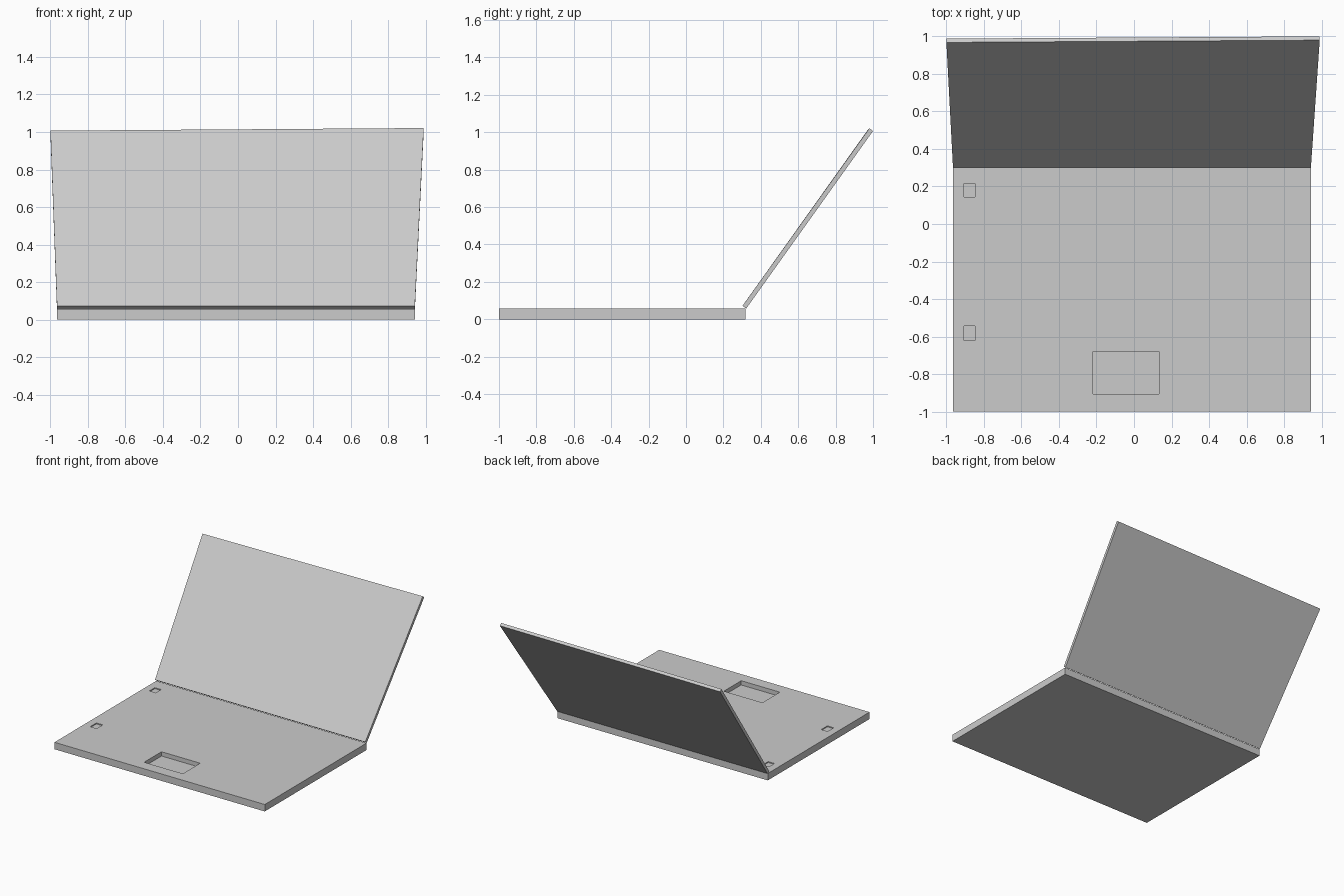
import bpy
import bmesh
from mathutils import Vector

if "Cube" in bpy.data.objects:
    bpy.data.objects.remove(bpy.data.objects["Cube"])

grey = bpy.data.materials.new("light_grey")
grey.diffuse_color = (0.6, 0.6, 0.6, 1)
grey.use_nodes = True
grey.node_tree.nodes["Principled BSDF"].inputs["Base Color"].default_value = grey.diffuse_color


def hull(name, bottom, top):
    """Six-sided solid from two matching loops of four corners."""
    bm = bmesh.new()
    a = [bm.verts.new(p) for p in bottom]
    b = [bm.verts.new(p) for p in top]
    bm.faces.new(a)
    bm.faces.new(b)
    for i in range(4):
        j = (i + 1) % 4
        bm.faces.new((a[i], a[j], b[j], b[i]))
    bmesh.ops.recalc_face_normals(bm, faces=bm.faces)
    mesh = bpy.data.meshes.new(name)
    bm.to_mesh(mesh)
    bm.free()
    mesh.materials.append(grey)
    obj = bpy.data.objects.new(name, mesh)
    bpy.context.collection.objects.link(obj)
    return obj


def box(name, x0, x1, y0, y1, z0, z1):
    loop = [(x0, y0), (x1, y0), (x1, y1), (x0, y1)]
    return hull(name, [(x, y, z0) for x, y in loop], [(x, y, z1) for x, y in loop])


# Keyboard base
L, R, TOP = -0.965, 0.943, 0.057
base = box("base", L, R, -1.0, 0.318, 0.0, TOP)

# Touchpad recess and two shallow key recesses
recesses = [
    ("touchpad_cutter", -0.218, 0.133, -0.905, -0.68, 0.035),
    ("back_key_cutter", -0.905, -0.847, 0.145, 0.215, 0.008),
    ("front_key_cutter", -0.905, -0.847, -0.622, -0.543, 0.008),
]
for name, x0, x1, y0, y1, depth in recesses:
    cutter = box(name, x0, x1, y0, y1, TOP - depth, TOP + 0.1)
    cutter.hide_render = True
    cutter.hide_viewport = True
    cutter.display_type = 'WIRE'
    mod = base.modifiers.new(name, 'BOOLEAN')
    mod.operation = 'DIFFERENCE'
    mod.solver = 'EXACT'
    mod.object = cutter

# Leaning screen, wider at the top and slightly higher on the right
thick = Vector((0, 0.020, -0.0145))
front = [Vector(p) for p in ((L, 0.302, 0.072), (R, 0.302, 0.072),
                             (0.99, 0.98, 1.021), (-1.0, 0.968, 1.007))]
screen = hull("screen", front, [p + thick for p in front])
